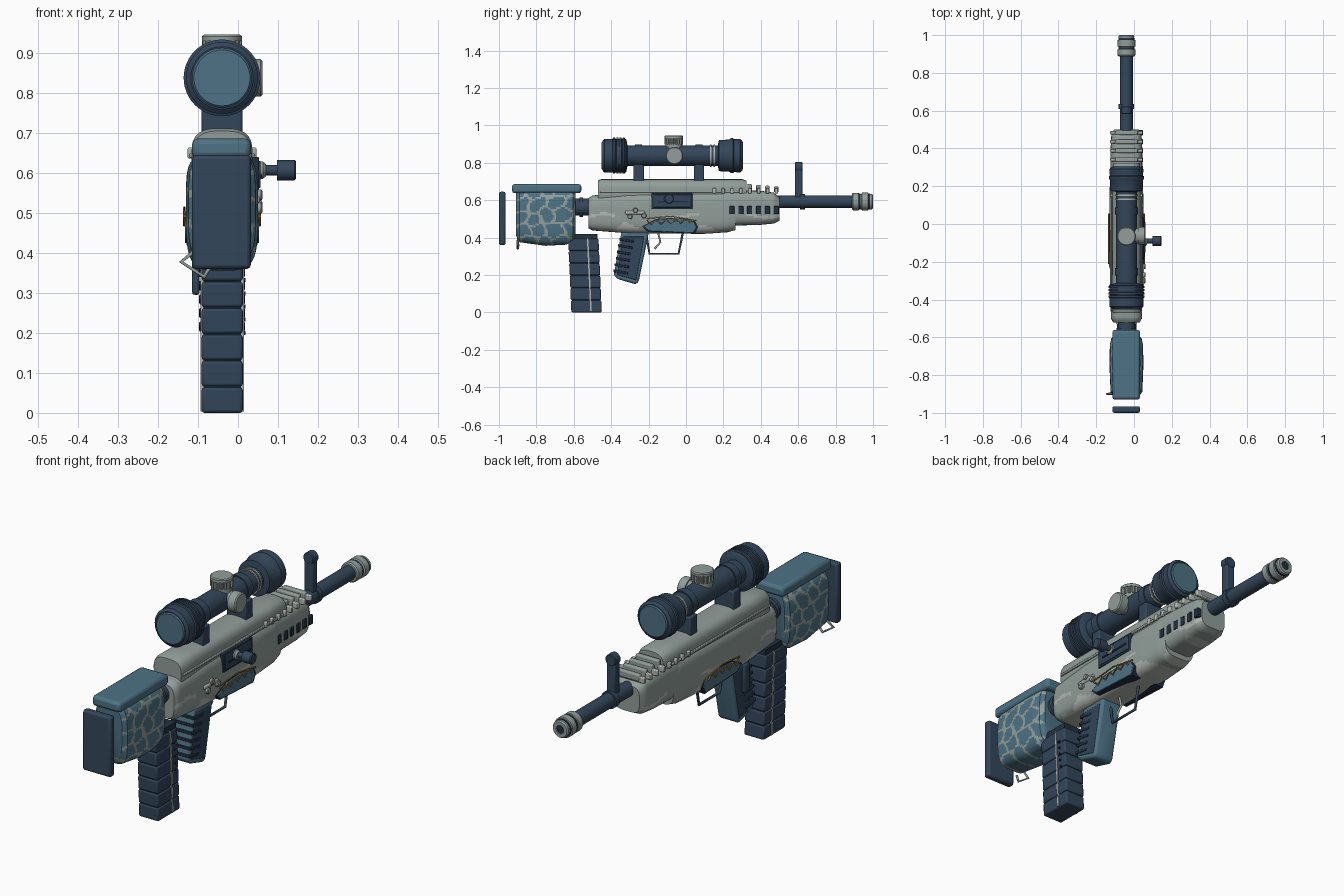
import bpy, bmesh, math, random
from mathutils import Vector

if "Cube" in bpy.data.objects:
    bpy.data.objects.remove(bpy.data.objects["Cube"])

random.seed(4)
CX = -0.04  # centre line of the body


def material(name, code):
    rgb = [int(code[i:i + 2], 16) / 255 for i in (0, 2, 4)]
    m = bpy.data.materials.new(name)
    m.diffuse_color = [((c + 0.055) / 1.055) ** 2.4 if c > 0.04 else c / 12.92 for c in rgb] + [1]
    m.use_nodes = True
    m.node_tree.nodes["Principled BSDF"].inputs["Base Color"].default_value = m.diffuse_color
    return m


NAVY = material("navy", "33465A")
INK = material("dark ink", "223040")
TEAL = material("teal", "4D7285")
GREY = material("sage grey", "929E9A")
PALE = material("pale grey", "B4B9B4")
OCHRE = material("ochre", "9A7238")


def finish(name, bm, mats, angle=35, bevel=0, segs=2):
    bmesh.ops.recalc_face_normals(bm, faces=bm.faces[:])
    me = bpy.data.meshes.new(name)
    bm.to_mesh(me)
    bm.free()
    for m in mats:
        me.materials.append(m)
    me.polygons.foreach_set("use_smooth", [True] * len(me.polygons))
    me.set_sharp_from_angle(angle=math.radians(angle))
    ob = bpy.data.objects.new(name, me)
    bpy.context.collection.objects.link(ob)
    if bevel:
        b = ob.modifiers.new("bevel", "BEVEL")
        b.width, b.segments, b.limit_method = bevel, segs, "ANGLE"
    return ob


def prism(name, pts, x0, x1, mat, bevel=0.0):
    """Side outline of (y, z) points, extruded from x0 to x1."""
    bm = bmesh.new()
    f = bm.faces.new([bm.verts.new((x0, y, z)) for y, z in pts])
    r = bmesh.ops.extrude_face_region(bm, geom=[f])
    bmesh.ops.translate(bm, vec=(x1 - x0, 0, 0),
                        verts=[v for v in r["geom"] if isinstance(v, bmesh.types.BMVert)])
    return finish(name, bm, [mat], bevel=bevel)


def box(name, x0, x1, y0, y1, z0, z1, mat, bevel=0.0):
    return prism(name, [(y0, z0), (y1, z0), (y1, z1), (y0, z1)], x0, x1, mat, bevel)


def lathe(name, origin, axis, profile, mat, segs=32, flute=0):
    """Turn (distance along axis, radius) points about an axis; flute cuts grooves."""
    bm = bmesh.new()
    q = Vector((0, 0, 1)).rotation_difference(Vector(axis))
    rings = []
    for d, r in profile:
        ring = []
        for i in range(segs):
            a = math.tau * i / segs
            k = r - (flute if i % 4 < 2 else 0)
            ring.append(bm.verts.new(Vector(origin) + q @ Vector((k * math.cos(a), k * math.sin(a), d))))
        rings.append(ring)
    for a, b in zip(rings, rings[1:]):
        for i in range(segs):
            j = (i + 1) % segs
            bm.faces.new((a[i], a[j], b[j], b[i]))
    bm.faces.new(rings[0])
    bm.faces.new(rings[-1])
    return finish(name, bm, [mat])


def loft(name, secs, mats, rule=None, power=4, segs=64, step=0.01):
    """Rounded sections (y, z low, z high, half width), joined along y."""
    rows = []
    for a, b in zip(secs, secs[1:]):
        n = max(1, round((b[0] - a[0]) / step))
        rows += [[p + (q - p) * k / n for p, q in zip(a, b)] for k in range(n)]
    rows.append(secs[-1])
    bm = bmesh.new()
    rings = []
    for y, lo, hi, w in rows:
        ring = []
        for i in range(segs):
            t = math.tau * (i + 0.5) / segs
            c, s = math.cos(t), math.sin(t)
            k = (abs(c) ** power + abs(s) ** power) ** (-1 / power)
            ring.append(bm.verts.new((CX + w * k * c, y, (lo + hi) / 2 + (hi - lo) / 2 * k * s)))
        rings.append(ring)
    for a, b in zip(rings, rings[1:]):
        for i in range(segs):
            j = (i + 1) % segs
            bm.faces.new((a[i], a[j], b[j], b[i]))
    bm.faces.new(rings[0])
    bm.faces.new(rings[-1])
    if rule:
        for f in bm.faces:
            f.material_index = int(rule(f.calc_center_median()))
    return finish(name, bm, mats)


def wire(name, pts, r, mat):
    cu = bpy.data.curves.new(name, "CURVE")
    cu.dimensions, cu.bevel_depth, cu.bevel_resolution, cu.use_fill_caps = "3D", r, 1, True
    sp = cu.splines.new("POLY")
    sp.points.add(len(pts) - 1)
    for p, c in zip(sp.points, pts):
        p.co = (*c, 1)
    cu.materials.append(mat)
    ob = bpy.data.objects.new(name, cu)
    bpy.context.collection.objects.link(ob)


# Stock: teal cells separated by a pale network
cells = [(s, -0.91 + 0.085 * i + random.uniform(-.02, .02) + (k % 2) * 0.04,
          0.37 + 0.07 * k + random.uniform(-.015, .015))
         for s in (-1, 1) for i in range(5) for k in range(5)]


def camo(c):
    side = 1 if c.x > CX else -1
    y, z = c.y + 0.008 * math.sin(c.z * 70), c.z + 0.006 * math.sin(c.y * 60)
    d = sorted(math.hypot((y - p) * 0.8, z - q) for s, p, q in cells if s == side)
    return d[1] - d[0] < 0.011


loft("stock_body", [(-.908, .41, .64, .068), (-.89, .375, .652, .084), (-.75, .356, .655, .09),
                    (-.64, .362, .655, .088), (-.605, .38, .652, .08), (-.59, .41, .64, .062)],
     [TEAL, GREY], camo, step=0.006, segs=96)
box("cheek_rest", -.115, .032, -.93, -.56, .637, .686, TEAL, .014)
box("butt_pad", -.115, .032, -1, -.965, .36, .645, NAVY, .01)
lathe("stock_link", (CX, -.6, .563), (0, 1, 0), [(0, .045), (.03, .045), (.03, .052), (.05, .052), (.05, .045), (.1, .045)], NAVY)
wire("sling_loop", [(-.09, -.895, .42), (-.142, -.9, .378), (-.085, -.9, .34), (-.07, -.895, .365)], .006, GREY)


# Receiver and handguard with pale patches low down
def patches(c):
    w = math.sin(c.y * 19 + 1) + 0.6 * math.sin(c.y * 43 + c.z * 20)
    streak = abs(c.z - .515 - .01 * math.sin(c.y * 25)) < .008 and math.sin(c.y * 14 + 2) > .2
    return c.z < .452 + .018 * w or streak


loft("receiver_lower", [(-.522, .45, .61, .07), (-.5, .438, .625, .082), (-.3, .422, .645, .088),
                        (.1, .42, .65, .09), (.22, .428, .65, .088), (.265, .44, .65, .082)], [GREY, PALE], patches)
loft("handguard", [(.2, .462, .655, .084), (.4, .468, .65, .084), (.47, .475, .64, .08), (.5, .49, .615, .066)],
     [GREY, PALE], patches)
loft("receiver_upper", [(-.47, .58, .705, .072), (-.455, .58, .712, .076), (.3, .58, .712, .074), (.323, .58, .705, .068)],
     [GREY], power=3, step=.1)
for s in (-1, 1):
    box("receiver_rail", CX + s * .07, CX + s * .082, -.46, .3, .638, .65, GREY, .003)
for i in range(8):
    y = .142 + i * .0475
    box("top_slat", -.126, .046, y, y + .018, .636, .664, PALE, .004)
    if y > .3:
        box("top_ridge", -.1, .02, y - .004, y + .02, .64, .69 - (y - .3) * .1, GREY, .006)
    box("side_vent", .02, .0475, y - .005, y + .022, .525, .568, INK, .003)
box("vent_mark", .02, .049, .112, .126, .54, .552, INK)

# Right side controls
box("ejection_port_frame", .02, .053, -.185, .035, .552, .64, INK, .003)
box("ejection_port", .02, .056, -.175, .025, .562, .63, NAVY, .003)
box("port_bar", .02, .06, -.15, .01, .588, .596, INK)
lathe("bolt_collar", (.04, -.095, .607), (1, 0, 0), [(0, .024), (.022, .022), (.03, .015)], GREY, 24)
lathe("bolt_handle", (.05, -.09, .607), (1, 0, 0), [(0, .013), (.048, .013), (.048, .026), (.091, .026), (.095, .022)], NAVY, 20)
box("selector_plate", .02, .054, -.325, -.22, .524, .543, PALE, .006)
for y, z in ((-.3, .512), (-.225, .517), (-.27, .545)):
    lathe("selector_pin", (.03, y, z), (1, 0, 0), [(0, .014), (.028, .014), (.031, .01)], GREY, 16)

# Painted side panels with a zigzag trim
for s in (-1, 1):
    panel = [(-.235, .46), (-.205, .432), (.045, .42), (.065, .455), (.05, .487), (-.03, .508), (-.16, .5)]
    prism("panel_edge", panel, CX + s * .04, CX + s * .089, INK)
    inner = [(-.085 + (y + .085) * .95, .463 + (z - .463) * .9) for y, z in panel]
    prism("side_panel", inner, CX + s * .04, CX + s * .093, TEAL, .003)
    zig = [(CX + s * .094, -.21 + i * .026, (.468 if i % 2 else .492) + .0012 * i) for i in range(10)]
    wire("zigzag_trim", zig, .004, OCHRE)
    wire("zigzag_base", [(CX + s * .094, -.21, .502), (CX + s * .094, -.08, .514), (CX + s * .094, .055, .49)], .003, OCHRE)

# Magazine: six stacked segments and a pale seam
for i in range(6):
    z0, z1 = i * .066, i * .066 + .064

    def lean(z):
        return -.613 - z * .045
    prism("magazine_segment", [(lean(z0), z0), (lean(z0) + .163, z0), (lean(z1) + .163, z1), (lean(z1), z1)],
          -.091, .012, NAVY, .007)
prism("magazine_core", [(-.608, .005), (-.455, .005), (-.473, .42), (-.626, .42)], -.086, .007, INK)
prism("magazine_seam", [(-.512, .004), (-.504, .004), (-.522, .395), (-.53, .395)], -.094, .015, PALE)
for i in range(5):
    lathe("magazine_stud", (.01, -.49 - i * .003, .2 + i * .033), (1, 0, 0), [(0, .005), (.009, .005)], INK, 8)

# Pistol grip with ribbed panels
prism("grip", [(-.345, .43), (-.2, .43), (-.203, .405), (-.253, .165), (-.268, .15), (-.365, .178), (-.386, .2)],
      -.091, .011, TEAL, .014)
for x0, x1 in ((-.094, -.08), (0, .014)):
    prism("grip_panel", [(-.338, .405), (-.222, .405), (-.267, .172), (-.367, .2)], x0, x1, NAVY, .004)
for i in range(6):
    z = .215 + i * .034
    y = -.384 + (z - .2) * .18
    prism("grip_rib", [(y - .006, z), (y + .07, z - .012), (y + .07, z), (y - .006, z + .014)], -.097, .017, INK, .003)
box("release_lever", -.115, -.096, -.315, -.275, .295, .43, NAVY, .007)

# Trigger and guard
wire("trigger_guard", [(CX, -.21, .4), (CX, -.195, .313), (CX, -.04, .313), (CX, -.016, .43)], .007, NAVY)
wire("trigger", [(CX, -.15, .43), (CX, -.137, .375), (CX, -.168, .34)], .006, GREY)

# Barrel, muzzle and front sight
lathe("barrel", (CX, .45, .592), (0, 1, 0), [(0, .034), (.16, .034), (.16, .041), (.185, .041), (.185, .034), (.5, .034)], NAVY)
lathe("muzzle", (CX, .888, .592), (0, 1, 0), [(0, .042), (.006, .047), (.035, .047), (.038, .041), (.05, .041), (.053, .048),
      (.085, .048), (.088, .041), (.106, .041), (.112, .036), (.112, .02), (.08, .02)], GREY)
lathe("muzzle_bore", (CX, .97, .592), (0, 1, 0), [(0, .021), (.025, .021)], INK, 24)
for y in (.924, .974):
    lathe("muzzle_groove", (CX, y, .592), (0, 1, 0), [(0, .043), (.01, .043)], INK)
box("sight_post", -.062, -.018, .583, .622, .61, .775, NAVY, .006)
lathe("sight_head", (CX, .582, .775), (0, 1, 0), [(0, .024), (.004, .028), (.037, .028), (.041, .024)], NAVY, 20)

# Scope
Z = .838
lathe("scope_tube", (CX, -.33, Z), (0, 1, 0), [(0, .055), (.52, .055)], NAVY)
rear = [(0, .078), (.01, .09), (.055, .09)]
for i in range(4):
    rear += [(.058 + i * .017, .096), (.068 + i * .017, .096), (.07 + i * .017, .089), (.074 + i * .017, .089)]
lathe("eyepiece", (CX, -.447, Z), (0, 1, 0), rear + [(.128, .086), (.134, .055)], NAVY, 48)
lathe("objective", (CX, .17, Z), (0, 1, 0), [(0, .055), (.006, .083), (.06, .086), (.07, .093), (.082, .093), (.086, .088),
      (.12, .09), (.131, .078)], NAVY, 48)
lathe("rear_lens", (CX, -.452, Z), (0, 1, 0), [(0, .07), (.008, .077)], TEAL, 48)
lathe("front_lens", (CX, .298, Z), (0, 1, 0), [(0, .077), (.008, .07)], TEAL, 48)
for y in (.128, .147):
    lathe("scope_ring", (CX, y, Z), (0, 1, 0), [(0, .06), (.008, .06)], PALE)
lathe("top_dial_base", (CX, -.065, .87), (0, 0, 1), [(0, .045), (.03, .045)], GREY)
lathe("top_dial", (CX, -.065, .897), (0, 0, 1), [(0, .05), (.04, .05)], GREY, 64, .006)
lathe("top_dial_cap", (CX, -.065, .93), (0, 0, 1), [(0, .05), (.012, .05), (.016, .045)], GREY)
lathe("side_dial", (0, -.062, Z), (1, 0, 0), [(0, .04), (.02, .04), (.02, .047), (.056, .047), (.061, .042)], GREY)
for y in (-.28, .042):
    box("scope_mount", -.091, .011, y, y + .055, .69, .79, NAVY, .006)
    lathe("mount_ring", (CX, y + .008, Z), (0, 1, 0), [(0, .06), (.038, .06)], NAVY)
